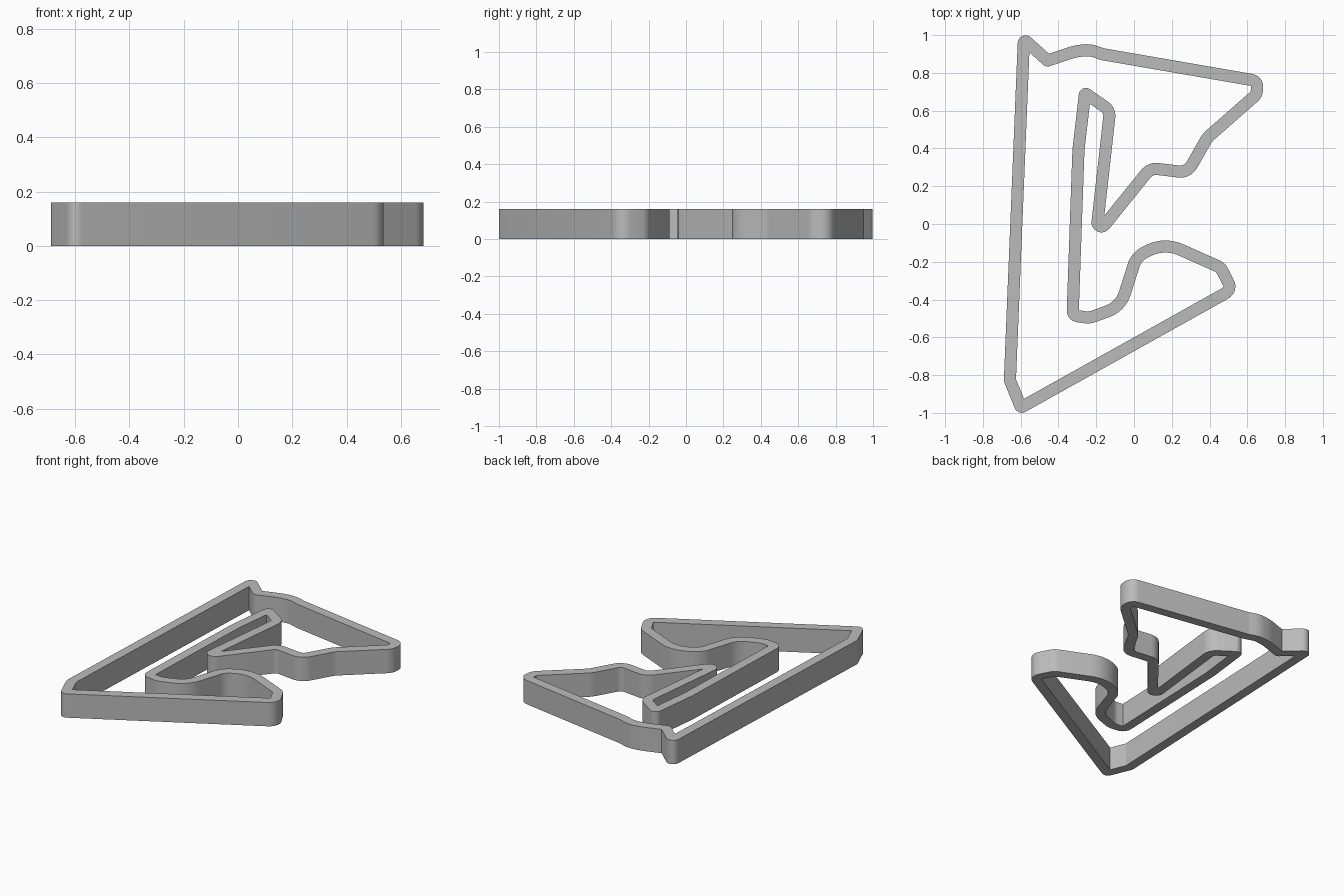
import bpy
import bmesh
import math
from mathutils import Vector

HEIGHT = 0.16        # wall height
HALF = 0.032         # half of the wall thickness
STEPS = 8            # segments in each rounded corner

# Centreline corners, clockwise: x, y, bend radius
CORNERS = [
    (-.583, .978, .01), (-.458, .865, .005), (-.315, .913, .3),
    (-.235, .923, .15), (-.167, .899, .1), (.656, .757, .037),
    (.648, .685, .05), (.389, .458, .13), (.283, .272, .07),
    (.087, .296, .07), (-.201, -.061, .021), (-.127, .601, .06),
    (-.259, .693, .006), (-.294, .394, .4), (-.325, -.484, .03),
    (-.235, -.497, .1), (-.071, -.437, .15), (.013, -.172, .12),
    (.161, -.098, .2), (.458, -.23, .05), (.519, -.347, .042),
    (-.598, -.971, .008), (-.657, -.828, .04),
]


def left_normal(direction):
    return Vector((-direction.y, direction.x))


def offset_outline(side):
    """Shift the rounded centreline sideways; tight inside bends become sharp."""
    outline = []
    count = len(CORNERS)
    for i, (x, y, radius) in enumerate(CORNERS):
        here = Vector((x, y))
        before = Vector(CORNERS[i - 1][:2])
        after = Vector(CORNERS[(i + 1) % count][:2])
        d_in = (here - before).normalized()
        d_out = (after - here).normalized()
        n_in, n_out = left_normal(d_in), left_normal(d_out)
        miter = here + side * (n_in + n_out) / (1 + n_in.dot(n_out))
        turn = math.atan2(d_in.cross(d_out), d_in.dot(d_out))
        sign = math.copysign(1, turn)
        bend = max(radius - sign * side, 0)
        # Arc tangent to both neighbouring edges
        start = miter - d_in * bend * math.tan(abs(turn) / 2)
        centre = start + n_in * sign * bend
        for k in range(STEPS + 1):
            angle = turn * k / STEPS
            spoke = -n_in * sign * bend
            c, s = math.cos(angle), math.sin(angle)
            outline.append(centre + Vector((spoke.x * c - spoke.y * s,
                                            spoke.x * s + spoke.y * c)))
    return outline


def make_material(name, value):
    mat = bpy.data.materials.new(name)
    mat.use_nodes = True
    colour = (value, value, value, 1)
    mat.diffuse_color = colour
    mat.node_tree.nodes["Principled BSDF"].inputs["Base Color"].default_value = colour
    return mat


cube = bpy.data.objects.get("Cube")
if cube:
    bpy.data.objects.remove(cube, do_unlink=True)

# Closed ribbon wall: four rings joined all the way round
bm = bmesh.new()
outer, inner = offset_outline(HALF), offset_outline(-HALF)
rings = [[bm.verts.new((p.x, p.y, z)) for p in outline]
         for outline, z in ((outer, 0), (outer, HEIGHT), (inner, HEIGHT), (inner, 0))]
total = len(outer)
for r, ring in enumerate(rings):
    following = rings[(r + 1) % len(rings)]
    for i in range(total):
        j = (i + 1) % total
        bm.faces.new((ring[i], ring[j], following[j], following[i]))
bmesh.ops.remove_doubles(bm, verts=bm.verts, dist=1e-5)
bmesh.ops.recalc_face_normals(bm, faces=bm.faces)

mesh = bpy.data.meshes.new("circuit_wall")
bm.to_mesh(mesh)
bm.free()
wall = bpy.data.objects.new("circuit_wall", mesh)
bpy.context.collection.objects.link(wall)
mesh.materials.append(make_material("mid_grey", 0.5))

# Smooth bends, crisp rims
bpy.ops.object.select_all(action='DESELECT')
wall.select_set(True)
bpy.context.view_layer.objects.active = wall
bpy.ops.object.shade_smooth_by_angle(angle=math.radians(30))
